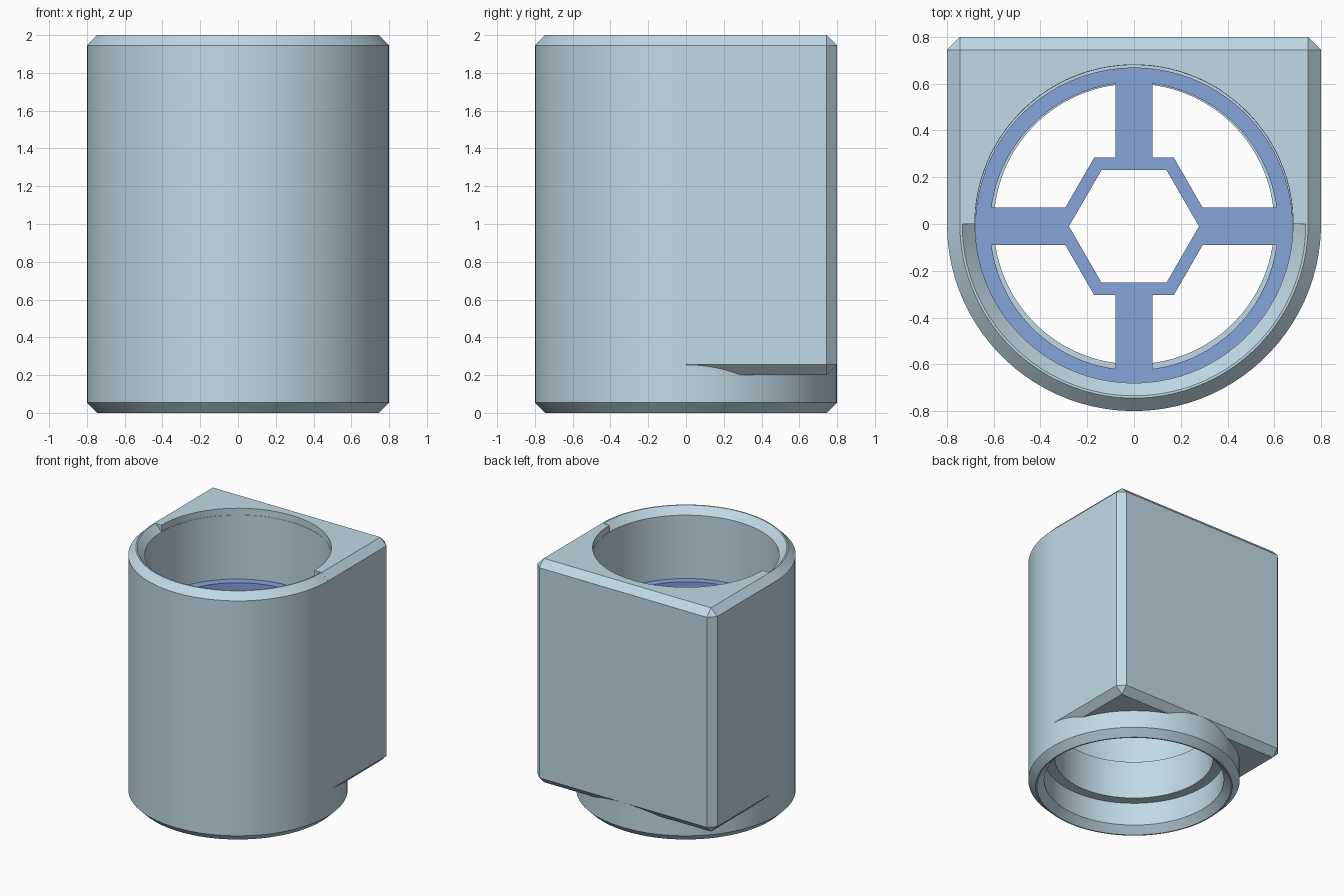
import bpy, bmesh, math

cube = bpy.data.objects.get("Cube")
if cube:
    bpy.data.objects.remove(cube, do_unlink=True)

SEG = 96
R, BORE, LIP, C = 0.8, 0.68, 0.6, 0.055   # outer, bore and ledge radii, chamfer
TOP = 2.0


def material(name, colour):
    m = bpy.data.materials.new(name)
    m.use_nodes = True
    m.diffuse_color = (*colour, 1)
    m.node_tree.nodes["Principled BSDF"].inputs["Base Color"].default_value = (*colour, 1)
    return m


grey = material("pale_grey_blue", (0.53, 0.70, 0.79))
blue = material("mid_blue", (0.235, 0.37, 0.70))


def make(name, bm, mat):
    bmesh.ops.recalc_face_normals(bm, faces=bm.faces)
    mesh = bpy.data.meshes.new(name)
    bm.to_mesh(mesh)
    bm.free()
    mesh.materials.append(mat)
    ob = bpy.data.objects.new(name, mesh)
    bpy.context.collection.objects.link(ob)
    return ob


def ring(bm, sides, r, z, turn):
    angles = [2 * math.pi * (i + turn) / sides for i in range(sides)]
    return [bm.verts.new((r * math.cos(a), r * math.sin(a), z)) for a in angles]


def bridge(bm, a, b):
    for i in range(len(a)):
        j = (i + 1) % len(a)
        bm.faces.new((a[i], a[j], b[j], b[i]))


def revolve(name, profile, mat):
    """Hollow solid turned from a closed loop of (radius, height) pairs."""
    bm = bmesh.new()
    rings = [ring(bm, SEG, r, z, 0.5) for r, z in profile]
    for a, b in zip(rings, rings[1:] + rings[:1]):
        bridge(bm, a, b)
    return make(name, bm, mat)


def prism(name, sides, radius, z0, z1, mat, turn=0.5):
    bm = bmesh.new()
    low, high = (ring(bm, sides, radius, z, turn) for z in (z0, z1))
    bridge(bm, low, high)
    bm.faces.new(low)
    bm.faces.new(high)
    return make(name, bm, mat)


def box(bm, lo, hi):
    for v in bmesh.ops.create_cube(bm, size=1)["verts"]:
        v.co = [l if c < 0 else h for c, l, h in zip(v.co, lo, hi)]


def combine(ob, other, operation):
    mod = ob.modifiers.new(operation.lower(), "BOOLEAN")
    mod.object, mod.operation, mod.solver = other, operation, "EXACT"
    bpy.context.view_layer.objects.active = ob
    bpy.ops.object.modifier_apply(modifier=mod.name)
    bpy.data.objects.remove(other, do_unlink=True)


def smooth(ob):
    bpy.ops.object.select_all(action="DESELECT")
    ob.select_set(True)
    bpy.context.view_layer.objects.active = ob
    bpy.ops.object.shade_smooth_by_angle(angle=math.radians(25))


# Round housing: chamfered rims, flared bore ends and an inner ledge
L0, L1 = 0.245, 0.56
flare = BORE + C
housing = revolve("housing", [
    (R - C, 0), (R, C), (R, TOP - C), (R - C, TOP),
    (flare, TOP), (BORE, TOP - C), (BORE, L1), (LIP, L1),
    (LIP, L0), (BORE, L0), (BORE, C), (flare, 0)], grey)

# Square back block, chamfered everywhere but its front face
bm = bmesh.new()
box(bm, (-R, 0, 0.2), (R, R, TOP))
edges = [ed for ed in bm.edges if any(v.co.y > 0.1 for v in ed.verts)]
bmesh.ops.bevel(bm, geom=edges, offset=C, segments=1, affect="EDGES")
block = make("back_block", bm, grey)
combine(block, prism("block_bore", SEG, BORE + 0.001, 0, TOP + 0.2, grey), "DIFFERENCE")
combine(housing, block, "UNION")
smooth(housing)

# Spoked insert: ring, cross and hexagonal hub
Z0, Z1 = 1.3, 1.435
insert = prism("spoked_insert", SEG, 0.679, Z0, Z1, blue)
combine(insert, prism("ring_hole", SEG, 0.615, Z0 - 0.1, Z1 + 0.1, blue), "DIFFERENCE")
for half_x, half_y in ((0.64, 0.08), (0.08, 0.64)):
    bm = bmesh.new()
    box(bm, (-half_x, -half_y, Z0), (half_x, half_y, Z1))
    combine(insert, make("spoke", bm, blue), "UNION")
combine(insert, prism("hub", 6, 0.34, Z0, Z1, blue, 0), "UNION")
combine(insert, prism("hub_hole", 6, 0.278, Z0 - 0.1, Z1 + 0.1, blue, 0), "DIFFERENCE")
insert.location.y = -0.01
smooth(insert)
